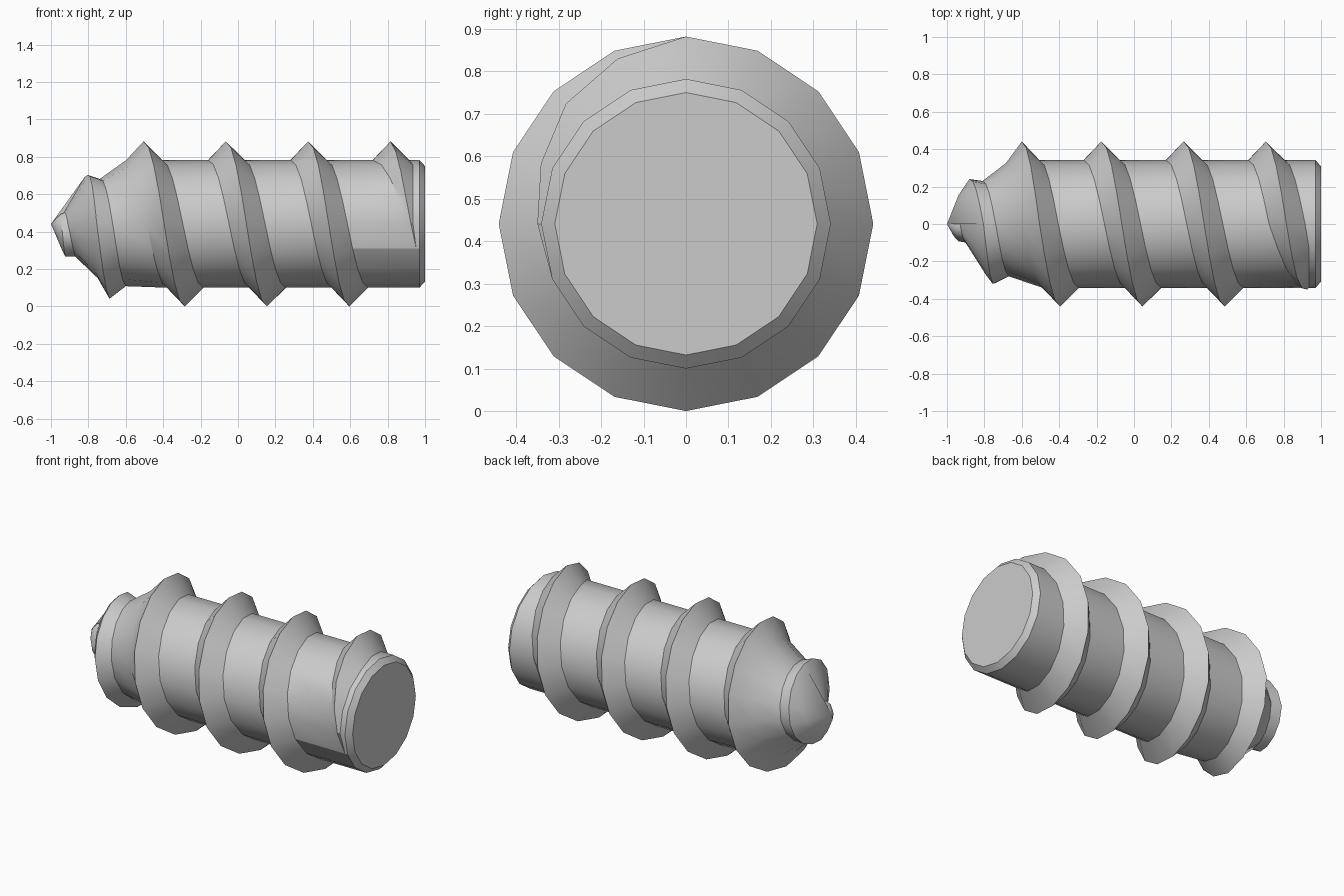
import bpy, bmesh, math

if "Cube" in bpy.data.objects:
    bpy.data.objects.remove(bpy.data.objects["Cube"])

ZC, R_CORE, R_CREST, SIDES = 0.441, 0.341, 0.441, 16
PITCH = 0.44
FIRST, LAST = -32, 53          # helix steps, 16 per turn, step 0 at the top

# Tapered tip: (x, radius) at each quarter turn from -8 to 0
LEFT = [(-.97, .03), (-.97, .05), (-.945, .13), (-.938, .155), (-.82, .25),
        (-.79, .275), (-.75, .29), (-.685, .325), (-.598, R_CORE)]
CREST = [(-.95, .05), (-.945, .075), (-.925, .173), (-.88, .24), (-.805, .262),
         (-.755, .32), (-.687, .40), (-.60, R_CREST), (-.505, R_CREST)]
RIGHT = [(-.93, .06), (-.91, .085), (-.87, .175), (-.81, .23), (-.74, .24),
         (-.67, .28), (-.60, .333), (-.505, R_CORE), (-.405, R_CORE)]


def sample(keys, i):
    """Position on a helix line: keyed at the tip, regular after it."""
    if i >= 0:
        return keys[-1][0] + PITCH * i / SIDES, keys[-1][1]
    q, f = divmod(i - FIRST, 4)
    a, b = keys[q], keys[q + 1]
    return tuple(a[n] + (b[n] - a[n]) * f / 4 for n in (0, 1))


bm = bmesh.new()


def vert(x, r, i):
    a = math.tau * i / SIDES
    return bm.verts.new((x, -r * math.sin(a), ZC + r * math.cos(a)))


# Helical strip of left root, crest and right root, fading out at the end
L, C, R = {}, {}, {}
fade = [.441, .421, .40, .37, .35, R_CORE]
for i in range(FIRST, LAST + 1):
    lx, lr = sample(LEFT, i)
    cx, cr = sample(CREST, i)
    rx, rr = sample(RIGHT, i)
    if i >= 48:
        cr = fade[i - 48]
        lx = cx - .093 * max(cr - R_CORE, .04) / .1
    L[i], C[i], R[i] = vert(lx, lr, i), vert(cx, cr, i), vert(min(rx, .936), rr, i)

tip = bm.verts.new((-1, 0, ZC))
rim = [vert(.97, R_CORE, k) for k in range(SIDES)]
end = [vert(1, .309, k) for k in range(SIDES)]

for i in range(FIRST, LAST):
    bm.faces.new((L[i], C[i], C[i + 1], L[i + 1]))
    bm.faces.new((C[i], R[i], R[i + 1], C[i + 1]))
    if i < FIRST + SIDES:                       # tip cone
        bm.faces.new((tip, L[i], L[i + 1]))
    if i + SIDES < LAST:                        # core between the turns
        j = i + SIDES
        bm.faces.new((R[i], L[j], L[j + 1], R[i + 1]))
    else:                                       # core up to the flat end
        bm.faces.new((R[i], rim[i % SIDES], rim[(i + 1) % SIDES], R[i + 1]))

# Close the start and end of the helix
s = FIRST
bm.faces.new((tip, L[s + SIDES], R[s], C[s], L[s]))
e = LAST
bm.faces.new((R[e - SIDES], L[e], C[e], R[e], rim[e % SIDES]))

# Chamfer and flat end
for k in range(SIDES):
    n = (k + 1) % SIDES
    bm.faces.new((rim[k], end[k], end[n], rim[n]))
bm.faces.new(end)

bmesh.ops.recalc_face_normals(bm, faces=bm.faces[:])
mesh = bpy.data.meshes.new("threaded_screw")
bm.to_mesh(mesh)
bm.free()
screw = bpy.data.objects.new("threaded_screw", mesh)
bpy.context.collection.objects.link(screw)
bpy.context.view_layer.objects.active = screw
screw.select_set(True)
bpy.ops.object.shade_smooth_by_angle(angle=math.radians(30))
